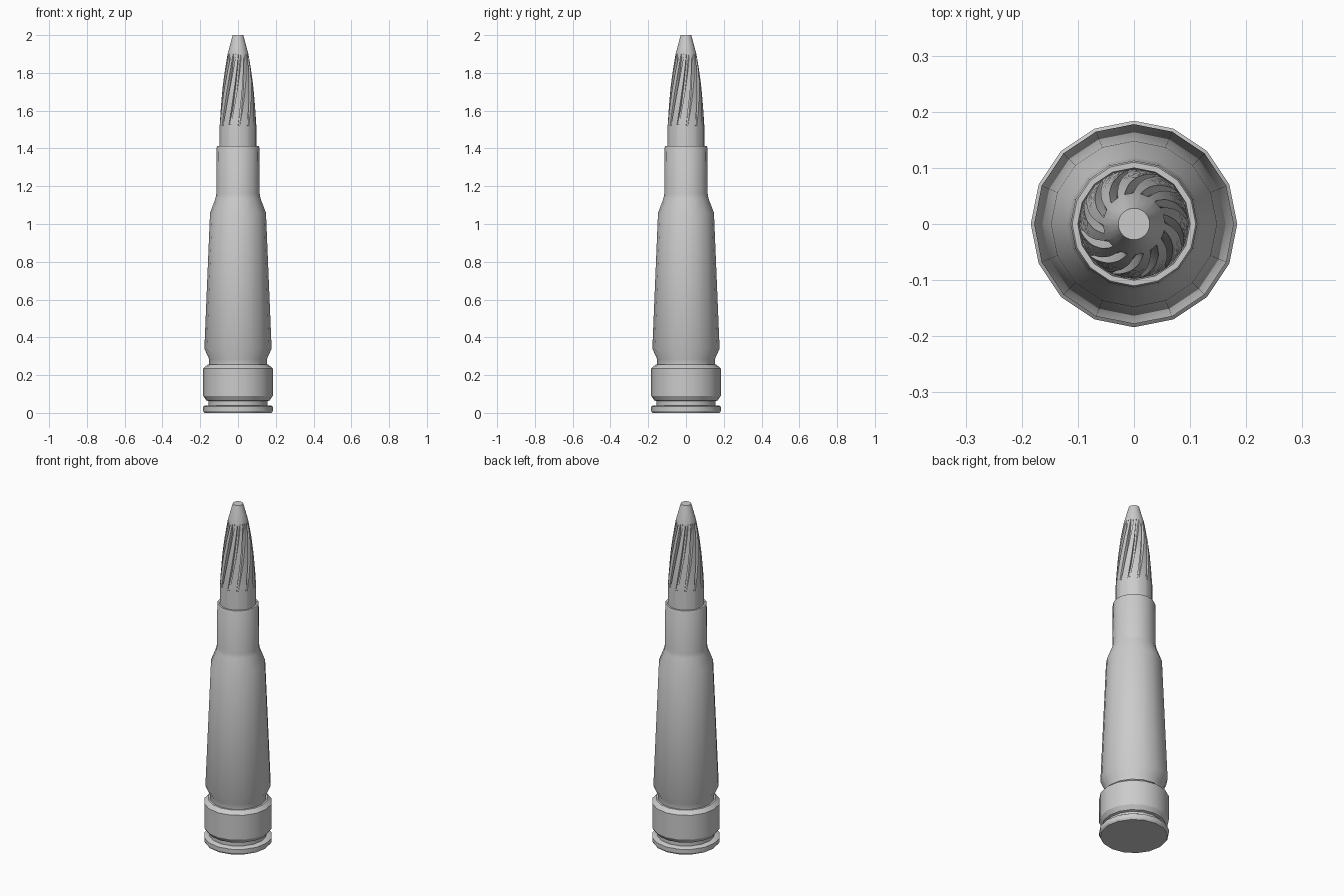
import bpy, bmesh, math

cube = bpy.data.objects.get("Cube")
if cube:
    bpy.data.objects.remove(cube, do_unlink=True)

metal = bpy.data.materials.new("light_grey_metal")
metal.use_nodes = True
GREY = (0.6, 0.6, 0.6, 1)
metal.diffuse_color = GREY
metal.node_tree.nodes["Principled BSDF"].inputs["Base Color"].default_value = GREY


def skin(name, rings):
    """Join rings of points, bottom to top, and cap both ends."""
    bm = bmesh.new()
    loops = [[bm.verts.new(p) for p in ring] for ring in rings]
    n = len(loops[0])
    for low, high in zip(loops, loops[1:]):
        for i in range(n):
            j = (i + 1) % n
            bm.faces.new((low[i], low[j], high[j], high[i]))
    bm.faces.new(loops[0][::-1])
    bm.faces.new(loops[-1])
    mesh = bpy.data.meshes.new(name)
    bm.to_mesh(mesh)
    bm.free()
    mesh.materials.append(metal)
    obj = bpy.data.objects.new(name, mesh)
    bpy.context.collection.objects.link(obj)
    bpy.ops.object.select_all(action="DESELECT")
    obj.select_set(True)
    bpy.context.view_layer.objects.active = obj
    bpy.ops.object.shade_smooth_by_angle(angle=math.radians(28))
    return obj


def polar(r, a, z):
    return (r * math.cos(a), r * math.sin(a), z)


def lathe(name, profile, sides=16):
    return skin(name, [[polar(r, math.tau * i / sides, z) for i in range(sides)]
                       for r, z in profile])


# Base rim, extraction groove and belt
lathe("base", [(0.178, 0), (0.184, 0.01), (0.184, 0.033), (0.176, 0.038),
               (0.155, 0.04), (0.155, 0.062), (0.168, 0.066), (0.184, 0.09),
               (0.184, 0.235), (0.162, 0.255), (0.153, 0.256)])

# Tapered body, shoulder and neck, with a recessed mouth
lathe("case", [(0.153, 0.25), (0.153, 0.285), (0.178, 0.34), (0.148, 1.06),
               (0.119, 1.135), (0.115, 1.16), (0.113, 1.405), (0.11, 1.412),
               (0.1, 1.412), (0.098, 1.39)])

# Pointed tip with twisted flutes
FLUTES = 12
START, END = 1.52, 1.9
OGIVE = [(0.097, 1.3), (0.097, START), (0.092, 1.6), (0.084, 1.7),
         (0.072, 1.8), (0.055, END), (0.028, 2.0)]


def ogive_radius(z):
    for (r0, z0), (r1, z1) in zip(OGIVE, OGIVE[1:]):
        if z <= z1:
            return r0 + (r1 - r0) * (z - z0) / (z1 - z0)
    return OGIVE[-1][0]


def fluted_ring(z):
    t = min(max((z - START) / (END - START), 0), 1)
    r = ogive_radius(z)
    depth = 0.018 * min(1, t * 4, (1 - t) * 6)
    groove = 0.2 + 0.35 * t          # share of each pitch that is cut
    pitch = math.tau / FLUTES
    ring = []
    for k in range(FLUTES):
        a = k * pitch + 0.55 * t
        cut = groove * pitch
        for share, drop in ((0, 0), (0.12, depth), (0.88, depth), (1, 0)):
            ring.append(polar(r - drop, a + cut * share, z))
        ring.append(polar(r, a + (cut + pitch) / 2, z))
    return ring


STEPS = 16
levels = [1.3] + [START + (END - START) * i / STEPS for i in range(STEPS + 1)]
levels += [1.95, 2.0]
skin("fluted_tip", [fluted_ring(z) for z in levels])
